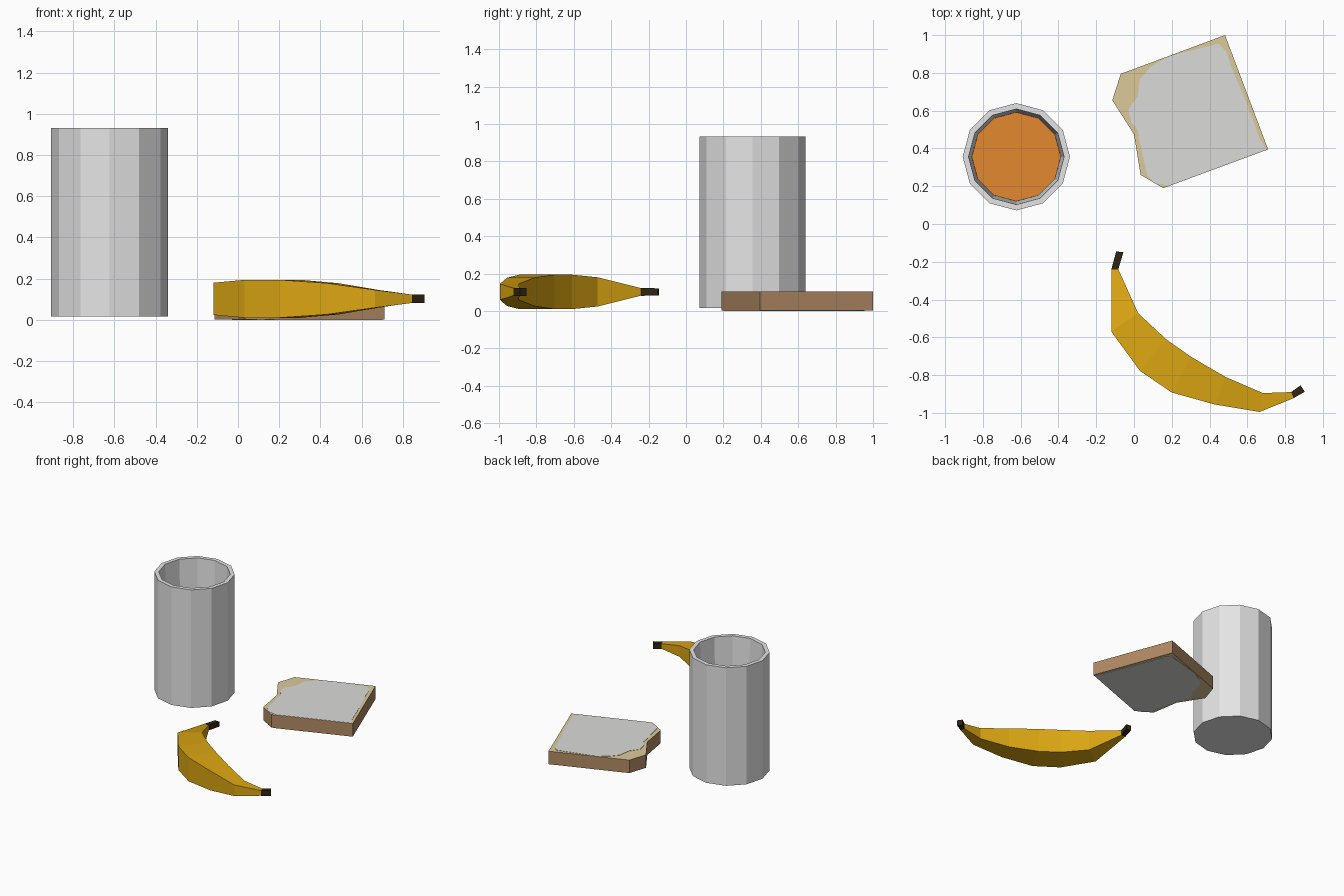
import bpy, bmesh, math

if "Cube" in bpy.data.objects:
    bpy.data.objects.remove(bpy.data.objects["Cube"])


def material(name, rgb):
    m = bpy.data.materials.new(name)
    m.diffuse_color = (*rgb, 1)
    m.use_nodes = True
    m.node_tree.nodes["Principled BSDF"].inputs["Base Color"].default_value = m.diffuse_color
    return m


GLASS = material("pale glass", (0.78, 0.78, 0.78))
JUICE = material("orange juice", (0.78, 0.25, 0.03))
CRUST = material("brown crust", (0.44, 0.25, 0.125))
EDGE = material("tan bread edge", (0.72, 0.59, 0.33))
CRUMB = material("white crumb", (0.71, 0.71, 0.69))
PEEL = material("yellow peel", (0.71, 0.38, 0.006))
TIP = material("dark tip", (0.03, 0.018, 0.006))


def build(name, rings, mats, rule=None):
    """Join equal-sized rings of points into a closed, flat-faced solid."""
    bm = bmesh.new()
    loops = [[bm.verts.new(p) for p in r] for r in rings]
    n = len(loops[0])
    for a, b in zip(loops, loops[1:]):
        for i in range(n):
            j = (i + 1) % n
            bm.faces.new((a[i], a[j], b[j], b[i]))
    bm.faces.new(loops[0][::-1])
    bm.faces.new(loops[-1])
    bmesh.ops.recalc_face_normals(bm, faces=bm.faces)
    bm.normal_update()
    if rule:
        for f in bm.faces:
            f.material_index = rule(f)
    me = bpy.data.meshes.new(name)
    bm.to_mesh(me)
    bm.free()
    for m in mats:
        me.materials.append(m)
    ob = bpy.data.objects.new(name, me)
    bpy.context.collection.objects.link(ob)
    return ob


def circle(r, z, n=12, cx=-0.623, cy=0.356):
    return [(cx + r * math.cos(math.tau * i / n),
             cy + r * math.sin(math.tau * i / n), z) for i in range(n)]


def prism(outline, z0, z1):
    return [[(x, y, z) for x, y in outline] for z in (z0, z1)]


# Drinking glass: outer wall, rim, tapered inner wall, floor
build("glass", [circle(0.284, 0.015), circle(0.284, 0.932),
                circle(0.253, 0.932), circle(0.236, 0.55),
                circle(0.225, 0.05)], [GLASS])
# Juice filling the lower part
build("juice", [circle(0.224, 0.052), circle(0.2355, 0.552)], [JUICE])

# Bread slice: crust on the sides, tan on top and bottom
slice_outline = [(-0.07, 0.795), (-0.115, 0.655), (0.0, 0.475), (0.035, 0.26),
                 (0.155, 0.19), (0.71, 0.395), (0.482, 1.0)]
build("bread_slice", prism(slice_outline, 0.002, 0.103), [CRUST, EDGE],
      lambda f: 1 if abs(f.normal.z) > 0.5 else 0)

# White crumb plates with a ragged edge, on both faces
crumb_outline = [(0.18, 0.886), (0.085, 0.83), (0.03, 0.766), (0.02, 0.676),
                 (-0.03, 0.607), (-0.015, 0.535), (0.02, 0.5), (0.026, 0.45),
                 (0.053, 0.34), (0.07, 0.257), (0.11, 0.215), (0.16, 0.21),
                 (0.18, 0.201), (0.7, 0.394), (0.667, 0.45), (0.6, 0.63),
                 (0.52, 0.82), (0.487, 0.915), (0.445, 0.955)]
build("crumb_top", prism(crumb_outline, 0.102, 0.105), [CRUMB])
build("crumb_bottom", prism(crumb_outline, 0.0, 0.003), [CRUMB])


# Banana: four-sided sections given by outer point, inner point, half height
def section(outer, inner, h, zc=0.102):
    return [(*outer, zc - h), (*inner, zc - h), (*inner, zc + h), (*outer, zc + h)]


banana = [section(*s) for s in [
    ((-0.12, -0.24), (-0.083, -0.24), 0.02),
    ((-0.12, -0.57), (0.022, -0.472), 0.078),
    ((0.032, -0.778), (0.17, -0.61), 0.092),
    ((0.2, -0.892), (0.302, -0.703), 0.092),
    ((0.43, -0.956), (0.485, -0.81), 0.076),
    ((0.665, -0.995), (0.682, -0.895), 0.043),
    ((0.845, -0.922), (0.832, -0.89), 0.02)]]
build("banana_body", banana, [PEEL])
build("banana_stem", [section((-0.12, -0.24), (-0.083, -0.24), 0.021),
                      section((-0.094, -0.145), (-0.056, -0.15), 0.019)], [TIP])
build("banana_end", [section((0.845, -0.922), (0.832, -0.89), 0.021),
                     section((0.904, -0.888), (0.882, -0.854), 0.021)], [TIP])
